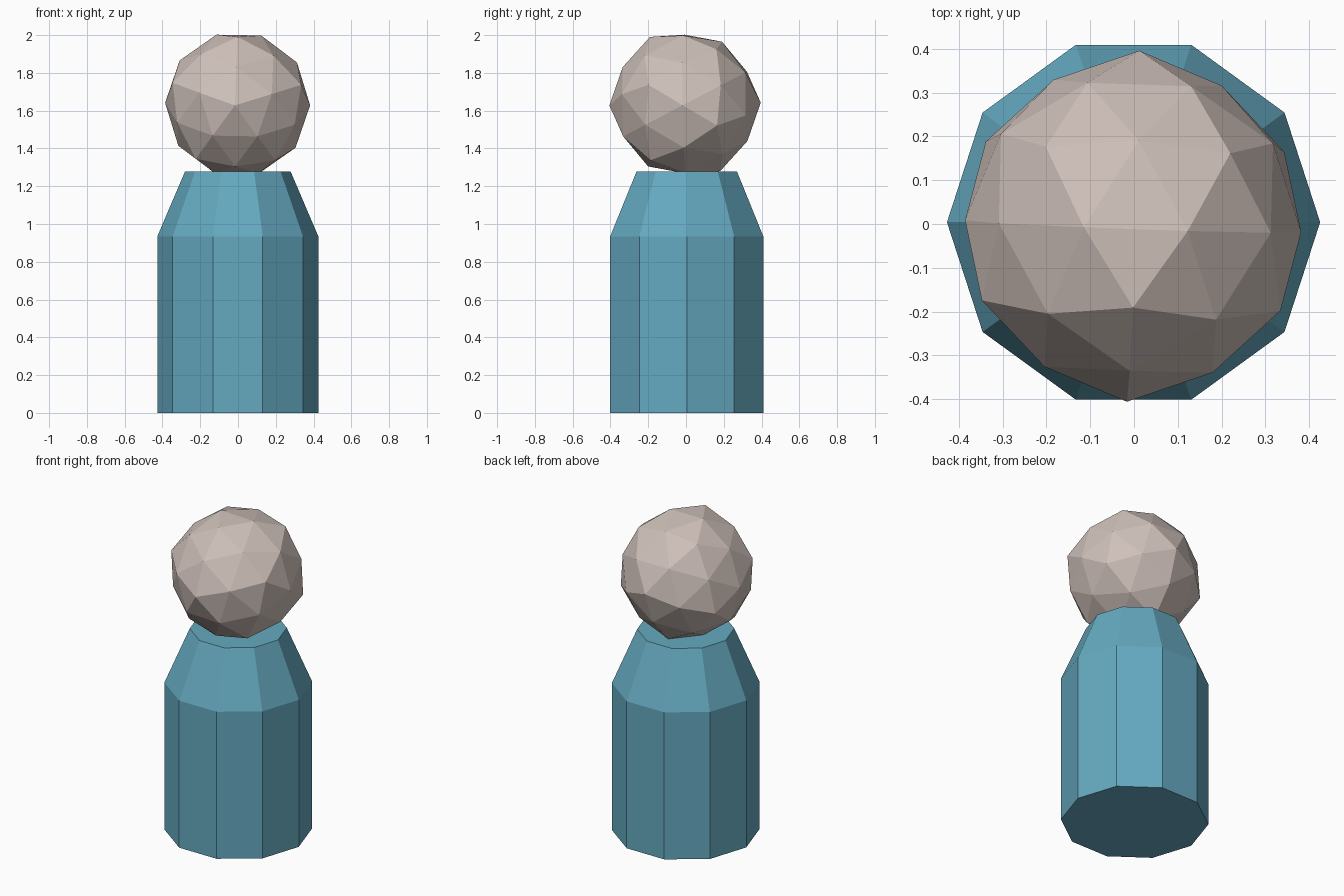
import bpy, bmesh, math
from mathutils import Matrix

if "Cube" in bpy.data.objects:
    bpy.data.objects.remove(bpy.data.objects["Cube"])


def add_object(name, bm, color):
    bmesh.ops.recalc_face_normals(bm, faces=bm.faces)
    mesh = bpy.data.meshes.new(name)
    bm.to_mesh(mesh)
    bm.free()
    obj = bpy.data.objects.new(name, mesh)
    bpy.context.collection.objects.link(obj)
    mat = bpy.data.materials.new(name + "_color")
    mat.diffuse_color = color
    mat.use_nodes = True
    mat.node_tree.nodes["Principled BSDF"].inputs["Base Color"].default_value = mat.diffuse_color
    mesh.materials.append(mat)
    return obj


# Body: ten-sided turned profile with sloping shoulders and flat caps
SIDES = 10
bm = bmesh.new()
rings = []
for r, z in [(0.426, 0), (0.426, 0.935), (0.28, 1.277)]:
    rings.append([bm.verts.new((r * math.cos(i * math.tau / SIDES),
                                r * math.sin(i * math.tau / SIDES), z))
                  for i in range(SIDES)])
for low, high in zip(rings, rings[1:]):
    for i in range(SIDES):
        j = (i + 1) % SIDES
        bm.faces.new((low[i], low[j], high[j], high[i]))
bm.faces.new(rings[0][::-1])
bm.faces.new(rings[-1])
body = add_object("body", bm, (0.13, 0.40, 0.53, 1))
body.location = (-0.001, 0.004, 0)

# Head: faceted ball, its five-way corners slightly proud, tilted forward
bm = bmesh.new()
bmesh.ops.create_icosphere(bm, subdivisions=2, radius=1)
for v in bm.verts:
    v.co = v.co.normalized() * (0.401 if len(v.link_edges) == 5 else 0.384)
turn = (Matrix.Rotation(math.radians(-2), 4, 'Z')
        @ Matrix.Rotation(math.radians(1), 4, 'Y')
        @ Matrix.Rotation(math.radians(27.6), 4, 'X')
        @ Matrix.Rotation(math.radians(-90), 4, 'Z'))
bm.transform(turn)
head = add_object("head", bm, (0.62, 0.53, 0.49, 1))
head.location = (-0.002, -0.005, 1.635)
